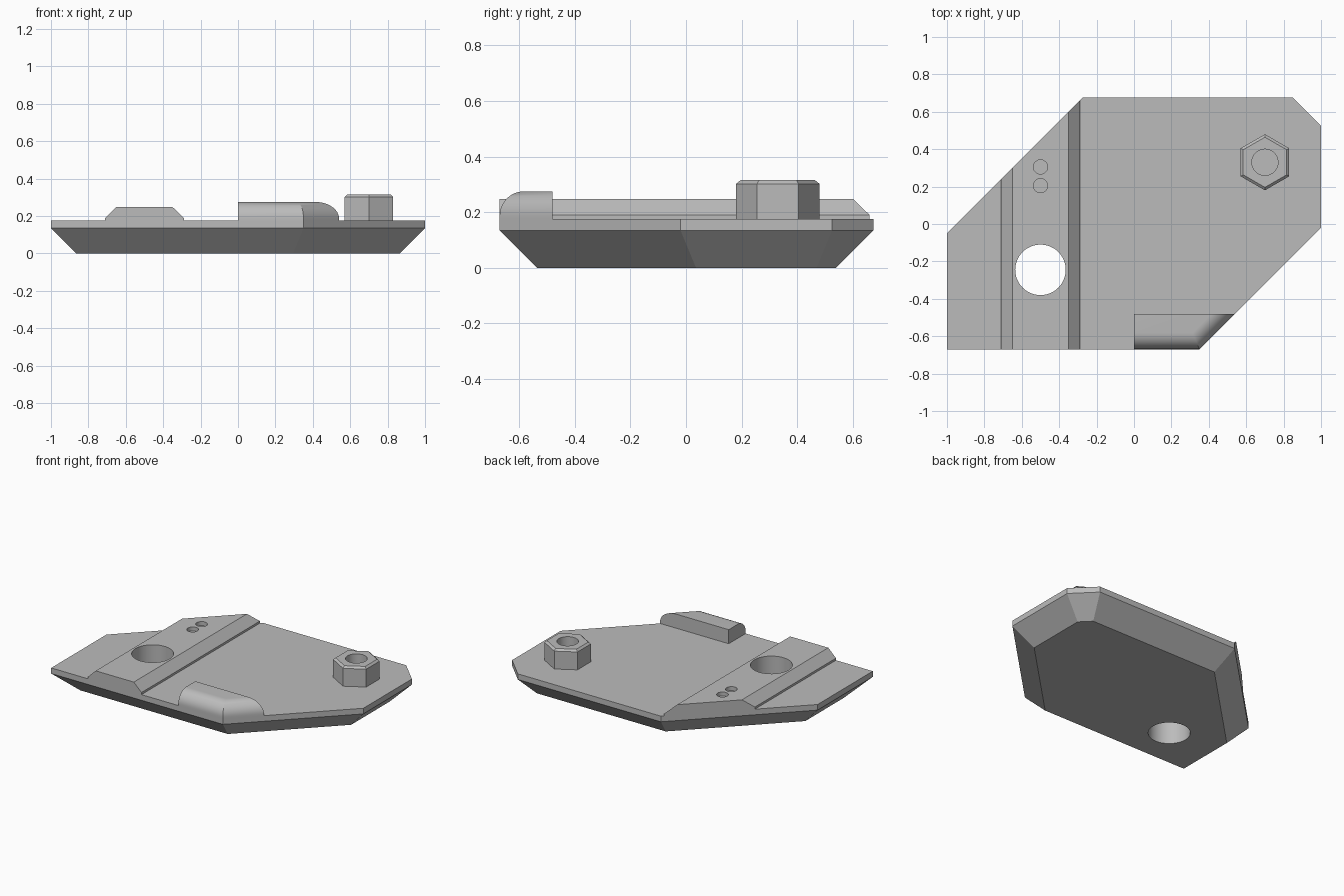
import bpy
import bmesh
import math
from mathutils import Vector

default = bpy.data.objects.get("Cube")
if default:
    bpy.data.objects.remove(default, do_unlink=True)

grey = bpy.data.materials.new("plain grey")
grey.use_nodes = True
grey.diffuse_color = (0.5, 0.5, 0.5, 1)
grey.node_tree.nodes["Principled BSDF"].inputs["Base Color"].default_value = (0.5, 0.5, 0.5, 1)


def loft(name, rings):
    """Closed solid skinned through rings of equal point count."""
    bm = bmesh.new()
    loops = [[bm.verts.new(p) for p in ring] for ring in rings]
    bm.faces.new(loops[0])
    bm.faces.new(loops[-1])
    for low, high in zip(loops, loops[1:]):
        for i in range(len(low)):
            j = (i + 1) % len(low)
            bm.faces.new((low[i], low[j], high[j], high[i]))
    bmesh.ops.recalc_face_normals(bm, faces=bm.faces)
    mesh = bpy.data.meshes.new(name)
    bm.to_mesh(mesh)
    bm.free()
    mesh.materials.append(grey)
    obj = bpy.data.objects.new(name, mesh)
    bpy.context.collection.objects.link(obj)
    return obj


def inset(outline, amounts, z):
    """Move each edge of a counter-clockwise outline inwards, mitring the corners."""
    pts = [Vector(p) for p in outline]
    lines = []
    for i, p in enumerate(pts):
        d = (pts[(i + 1) % len(pts)] - p).normalized()
        n = Vector((-d.y, d.x))
        lines.append((n, n.dot(p) + amounts[i]))
    ring = []
    for i in range(len(pts)):
        (a, da), (b, db) = lines[i - 1], lines[i]
        det = a.x * b.y - a.y * b.x
        ring.append(((da * b.y - db * a.y) / det, (a.x * db - b.x * da) / det, z))
    return ring


def circle(x, y, r, z, sides=48, turn=0.0):
    angles = [turn + math.tau * i / sides for i in range(sides)]
    return [(x + r * math.cos(a), y + r * math.sin(a), z) for a in angles]


def drill(obj, x, y, r, bottom):
    """Cut a round hole from above down to the given height."""
    cutter = loft("hole_cutter", [circle(x, y, r, bottom), circle(x, y, r, 0.5)])
    cutter.hide_render = True
    mod = obj.modifiers.new("hole", "BOOLEAN")
    mod.operation = "DIFFERENCE"
    mod.solver = "EXACT"
    mod.object = cutter
    bpy.context.view_layer.objects.active = obj
    bpy.ops.object.modifier_apply(modifier=mod.name)
    bpy.data.objects.remove(cutter, do_unlink=True)


# Base plate with a bevelled underside
outline = [(-1, -0.67), (0.35, -0.67), (1, -0.02), (1, 0.525),
           (0.85, 0.675), (-0.275, 0.675), (-1, -0.05)]
plate = loft("base_plate", [inset(outline, [d] * len(outline), z)
                            for d, z in ((0.135, 0), (0, 0.135), (0, 0.175))])

# Raised rail, trimmed at the back along the plate's diagonal edge
profile = [(-0.71, 0.175), (-0.29, 0.175), (-0.29, 0.19),
           (-0.35, 0.248), (-0.65, 0.248), (-0.71, 0.19)]
rail = loft("raised_rail", [[(x, -0.67, z) for x, z in profile],
                            [(x, x + 0.95, z) for x, z in profile]])

# Large through hole and two shallow locating holes
for part in (plate, rail):
    drill(part, -0.5, -0.245, 0.135, -0.2)
for y in (0.205, 0.305):
    drill(rail, -0.5, y, 0.038, 0.22)

# Front pad, rounded over on its front and diagonal edges
pad_outline = [(0, -0.67), (0.35, -0.67), (0.54, -0.48), (0, -0.48)]
radius = 0.088
pad_rings = [inset(pad_outline, [0] * 4, 0.175)]
for step in range(13):
    a = math.pi / 2 * step / 12
    d = radius * (1 - math.cos(a))
    pad_rings.append(inset(pad_outline, [d, d, 0, 0], 0.275 - radius + radius * math.sin(a)))
pad = loft("rounded_pad", pad_rings)

# Hexagonal nut with a chamfered top and a blind bore
nut = loft("hex_nut", [circle(0.7, 0.33, r, z, 6, math.pi / 6)
                       for r, z in ((0.15, 0.175), (0.15, 0.302), (0.134, 0.315))])
drill(nut, 0.7, 0.33, 0.07, 0.2)

# Smooth the round surfaces and keep the edges sharp
bpy.ops.object.select_all(action="DESELECT")
for part in (plate, rail, pad, nut):
    part.select_set(True)
bpy.context.view_layer.objects.active = plate
bpy.ops.object.shade_smooth_by_angle(angle=math.radians(20))
